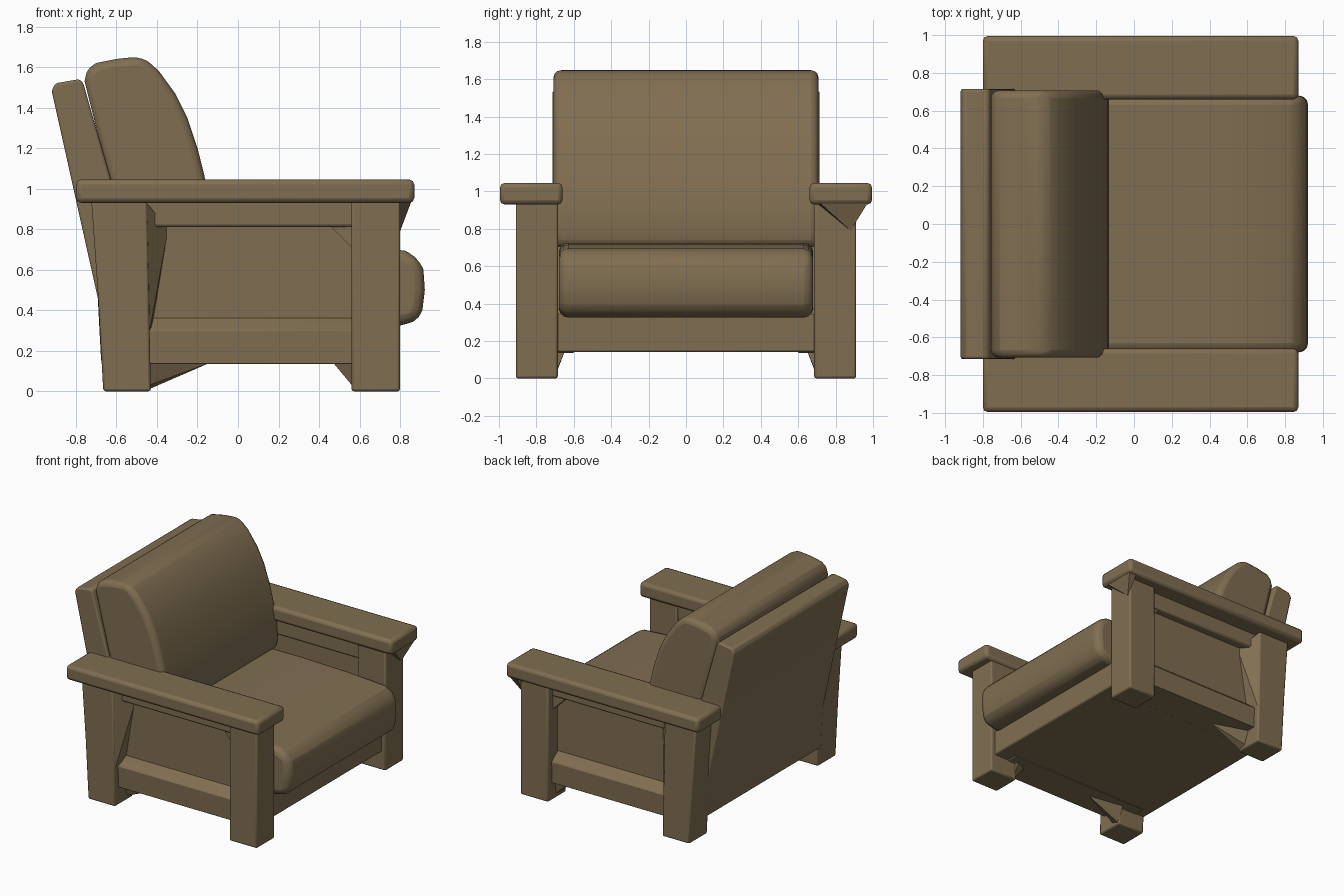
import bpy, bmesh, math

if "Cube" in bpy.data.objects:
    bpy.data.objects.remove(bpy.data.objects["Cube"])

brown = bpy.data.materials.new("brown")
brown.diffuse_color = (0.215, 0.157, 0.083, 1)
brown.use_nodes = True
brown.node_tree.nodes["Principled BSDF"].inputs["Base Color"].default_value = brown.diffuse_color


def finish(name, bm, bevel=0.0, segments=2, angle=40):
    bmesh.ops.recalc_face_normals(bm, faces=bm.faces[:])
    mesh = bpy.data.meshes.new(name)
    bm.to_mesh(mesh)
    bm.free()
    mesh.materials.append(brown)
    ob = bpy.data.objects.new(name, mesh)
    bpy.context.collection.objects.link(ob)
    bpy.ops.object.select_all(action='DESELECT')
    ob.select_set(True)
    bpy.context.view_layer.objects.active = ob
    bpy.ops.object.shade_smooth_by_angle(angle=math.radians(angle))
    if bevel:
        mod = ob.modifiers.new("rounded edges", 'BEVEL')
        mod.width = bevel
        mod.segments = segments
        mod.limit_method = 'ANGLE'
        mod.angle_limit = math.radians(35)
    return ob


def slab(name, profile, y0, y1, bevel=0.0, segments=2):
    """Side profile (x, z) extruded across y."""
    bm = bmesh.new()
    rings = [[bm.verts.new((x, y, z)) for x, z in profile] for y in (y0, y1)]
    bm.faces.new(rings[0])
    bm.faces.new(rings[1][::-1])
    n = len(profile)
    for i in range(n):
        j = (i + 1) % n
        bm.faces.new((rings[0][i], rings[1][i], rings[1][j], rings[0][j]))
    return finish(name, bm, bevel, segments)


def box(name, x0, x1, y0, y1, z0, z1, bevel=0.0, segments=2):
    return slab(name, [(x0, z0), (x1, z0), (x1, z1), (x0, z1)], y0, y1, bevel, segments)


def hull(name, points):
    """Small wedge spanning the given points."""
    bm = bmesh.new()
    for p in points:
        bm.verts.new(p)
    bmesh.ops.convex_hull(bm, input=bm.verts[:])
    return finish(name, bm, angle=20)


# Both sides: arm, legs, recessed panel and rails
for s, side in ((1, "left"), (-1, "right")):
    box(f"{side}_arm", -0.80, 0.87, s * 0.66, s * 0.995, 0.93, 1.045, 0.025)
    box(f"{side}_front_leg", 0.56, 0.80, s * 0.685, s * 0.91, 0, 0.96, 0.012)
    slab(f"{side}_rear_leg", [(-0.665, 0), (-0.43, 0), (-0.45, 0.96), (-0.725, 0.96), (-0.69, 0.46)],
         s * 0.685, s * 0.91, 0.012)
    box(f"{side}_panel", -0.60, 0.65, s * 0.71, s * 0.79, 0.20, 0.95)
    slab(f"{side}_upper_rail", [(-0.6, 0.81), (0.65, 0.81), (0.65, 0.95), (-0.6, 0.95)],
         s * 0.70, s * 0.855, 0.015)
    # lower rail with sloping top
    bm = bmesh.new()
    for x in (-0.6, 0.65):
        for y, z in ((0.6, 0.135), (0.86, 0.135), (0.865, 0.30), (0.78, 0.37), (0.6, 0.37)):
            bm.verts.new((x, s * y, z))
    bmesh.ops.convex_hull(bm, input=bm.verts[:])
    finish(f"{side}_lower_rail", bm, 0.015)
    # wedges joining the legs to panel and base
    hull(f"{side}_rear_leg_fillet", [(-0.45, s * 0.90, 0.93), (-0.435, s * 0.90, 0.30), (-0.345, s * 0.78, 0.80),
                                     (-0.42, s * 0.78, 0.34), (-0.5, s * 0.75, 0.6)])
    hull(f"{side}_front_leg_fillet", [(0.45, s * 0.83, 0.82), (0.57, s * 0.85, 0.70), (0.57, s * 0.85, 0.82),
                                      (0.45, s * 0.78, 0.82), (0.57, s * 0.78, 0.70)])
    hull(f"{side}_front_foot_fillet", [(0.57, s * 0.70, 0.02), (0.57, s * 0.82, 0.02), (0.57, s * 0.65, 0.14),
                                       (0.47, s * 0.70, 0.14), (0.57, s * 0.84, 0.14)])
    hull(f"{side}_rear_foot_fillet", [(-0.44, s * 0.70, 0.01), (-0.44, s * 0.76, 0.03), (-0.44, s * 0.65, 0.14),
                                      (-0.14, s * 0.70, 0.14), (-0.44, s * 0.80, 0.14)])

# Bracket under the front of one arm
hull("arm_bracket", [(0.79, 0.70, 0.935), (0.855, 0.72, 0.935), (0.855, 0.97, 0.935), (0.79, 0.97, 0.935),
                     (0.80, 0.88, 0.79)])

# Closed base with front rail
box("base", -0.66, 0.765, -0.70, 0.70, 0.14, 0.345, 0.012)

# Leaning back board
slab("back_board", [(-0.675, 0.14), (-0.50, 0.14), (-0.50, 0.60), (-0.62, 1.02), (-0.765, 1.525), (-0.785, 1.54),
                    (-0.90, 1.52), (-0.92, 1.485), (-0.692, 0.46)], -0.715, 0.715, 0.015)

# Seat cushion, slightly crowned
slab("seat_cushion", [(-0.50, 0.33), (0.80, 0.325), (0.885, 0.345), (0.91, 0.40), (0.922, 0.50), (0.915, 0.60),
                      (0.89, 0.66), (0.82, 0.695), (0.5, 0.715), (0.1, 0.725), (-0.50, 0.72)],
     -0.68, 0.68, 0.05, 3)

# Back cushion with curved front
slab("back_cushion", [(-0.54, 0.70), (-0.15, 0.70), (-0.132, 0.78), (-0.14, 0.92), (-0.165, 1.06), (-0.20, 1.20),
                      (-0.25, 1.35), (-0.31, 1.47), (-0.39, 1.58), (-0.44, 1.625), (-0.485, 1.652),
                      (-0.60, 1.64), (-0.70, 1.62), (-0.745, 1.59), (-0.757, 1.53), (-0.64, 1.06)],
     -0.708, 0.708, 0.04, 3)
